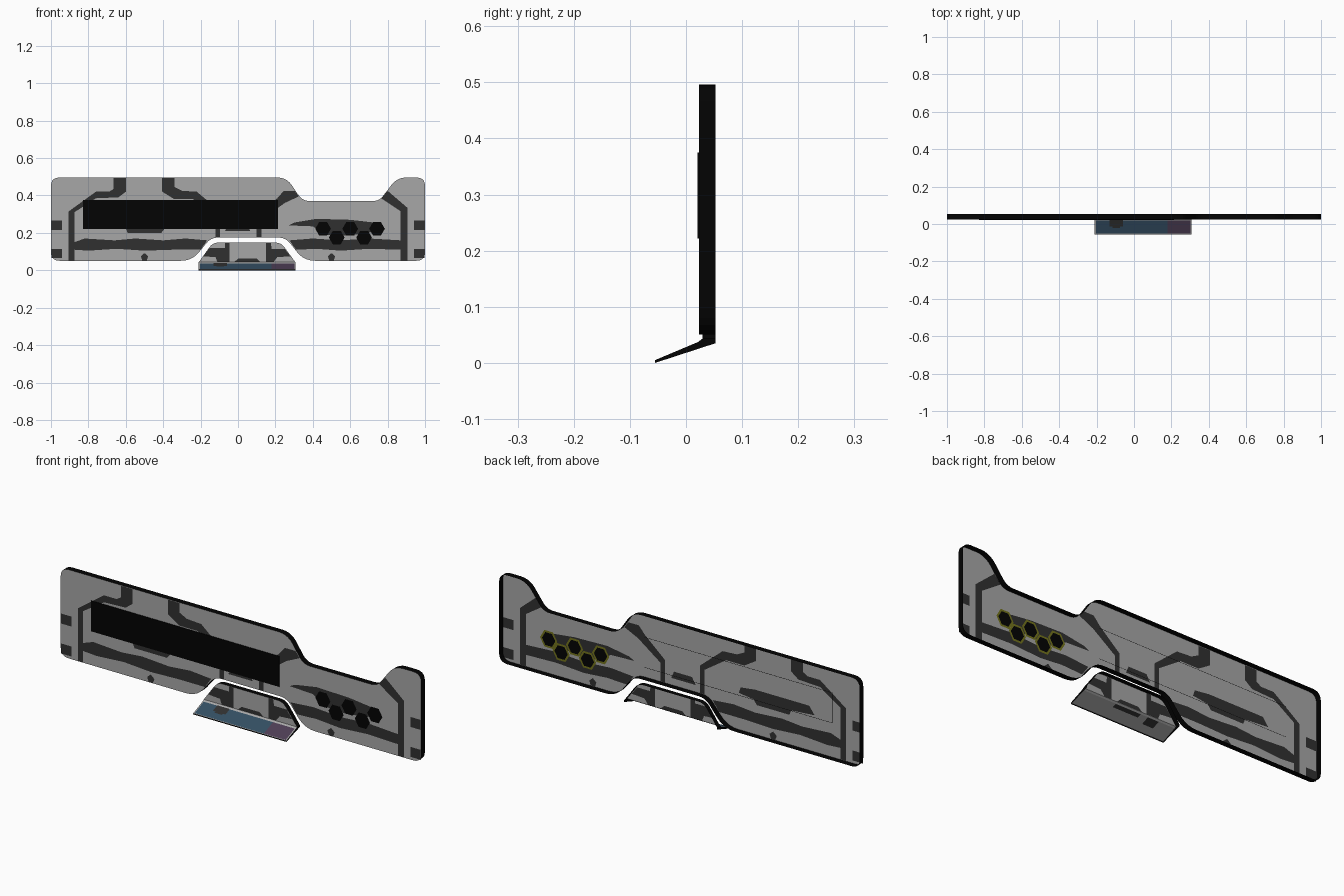
import bpy, bmesh, math
from mathutils import Vector

if "Cube" in bpy.data.objects:
    bpy.data.objects.remove(bpy.data.objects["Cube"])


def material(name, r, g, b):
    m = bpy.data.materials.new(name)
    m.diffuse_color = (r, g, b, 1)
    m.use_nodes = True
    m.node_tree.nodes["Principled BSDF"].inputs["Base Color"].default_value = m.diffuse_color
    return m


LIGHT = material("light_grey", 0.385, 0.385, 0.385)
DARK = material("dark_grey", 0.030, 0.030, 0.030)
BLACK = material("black", 0.001, 0.001, 0.001)
BLUE = material("screen_blue", 0.034, 0.078, 0.125)
PURPLE = material("screen_purple", 0.075, 0.048, 0.09)
OLIVE = material("olive", 0.17, 0.17, 0.012)
BODY_Y, TAB_Y, BACK = 0.0235, 0.029, 0.0525


def finish(name, bm, *mats):
    me = bpy.data.meshes.new(name)
    bm.to_mesh(me)
    bm.free()
    for m in mats:
        me.materials.append(m)
    ob = bpy.data.objects.new(name, me)
    bpy.context.collection.objects.link(ob)
    return ob


def rounded(corners, steps=5):
    """Round each (x, z, radius) corner of an outline."""
    out = []
    for i, (x, z, r) in enumerate(corners):
        p = Vector((x, z))
        a = Vector(corners[i - 1][:2]) - p
        b = Vector(corners[(i + 1) % len(corners)][:2]) - p
        if r == 0:
            out.append(p)
            continue
        s, e = p + a.normalized() * r, p + b.normalized() * r
        for k in range(steps + 1):
            t = k / steps
            out.append(s * (1 - t) ** 2 + p * 2 * t * (1 - t) + e * t * t)
    return out


def add_face(bm, points, direction, index=0):
    f = bm.faces.new([bm.verts.new(p) for p in points])
    f.normal_update()
    if f.normal.dot(Vector(direction)) < 0:
        f.normal_flip()
    f.material_index = index


def shell(name, corners, y, closed=True):
    """Grey front sheet with a black rim wall running back; hollow behind."""
    pts = rounded(corners)
    n = len(pts)
    bm = bmesh.new()
    front = [bm.verts.new((x, y, z)) for x, z in pts]
    back = [bm.verts.new((x, BACK, z)) for x, z in pts]
    sheet = bm.faces.new(front)
    for i in range(n if closed else n - 1):
        j = (i + 1) % n
        bm.faces.new((front[i], back[i], back[j], front[j])).material_index = 1
    bmesh.ops.recalc_face_normals(bm, faces=bm.faces)
    sheet.normal_update()
    if sheet.normal.y > 0:
        bmesh.ops.reverse_faces(bm, faces=bm.faces)
    bmesh.ops.triangulate(bm, faces=[sheet])
    return finish(name, bm, LIGHT, BLACK)


def paint(name, shapes, mat, sides=(-1, 1), lift=0.0004, y=BODY_Y):
    """Flat painted shapes on the front and/or back of a sheet."""
    bm = bmesh.new()
    for s in sides:
        for shape in shapes:
            add_face(bm, [(x, y + s * lift, z) for x, z in shape], (0, s, 0))
    bmesh.ops.triangulate(bm, faces=bm.faces)
    return finish(name, bm, mat)


def rect(x0, x1, z0, z1):
    return [(x0, z0), (x1, z0), (x1, z1), (x0, z1)]


def hexagon(x, z, r):
    return [(x + r * math.cos(k * math.pi / 3), z + r * math.sin(k * math.pi / 3)) for k in range(6)]


# main body and the trapezoid tab in its notch
shell("body_plate", [
    (-1, 0.051, 0.045), (-0.245, 0.051, 0.06), (-0.145, 0.175, 0.04), (0.255, 0.175, 0.04),
    (0.352, 0.051, 0.06), (1, 0.051, 0.045), (1, 0.496, 0.045), (0.85, 0.496, 0.05),
    (0.755, 0.37, 0.035), (0.345, 0.37, 0.04), (0.26, 0.496, 0.05), (-1, 0.496, 0.045)], BODY_Y)
shell("tab_plate", [(-0.21, 0.043, 0), (-0.135, 0.148, 0.03), (0.23, 0.148, 0.03), (0.307, 0.043, 0)],
      TAB_Y, closed=False)

# camouflage bands
paint("frame_bands", [
    [(-0.905, 0.053), (-0.875, 0.053), (-0.875, 0.31), (-0.76, 0.385), (-0.64, 0.39), (-0.60, 0.42),
     (-0.60, 0.493), (-0.665, 0.493), (-0.665, 0.435), (-0.69, 0.42), (-0.76, 0.42), (-0.905, 0.315)],
    [(-0.405, 0.493), (-0.34, 0.493), (-0.34, 0.445), (-0.30, 0.425), (-0.22, 0.42), (-0.095, 0.315),
     (-0.095, 0.177), (-0.12, 0.177), (-0.12, 0.30), (-0.24, 0.38), (-0.34, 0.38), (-0.405, 0.42)],
    [(0.245, 0.425), (0.303, 0.425), (0.325, 0.395), (0.25, 0.36), (0.125, 0.27),
     (0.125, 0.177), (0.10, 0.177), (0.10, 0.29), (0.21, 0.385)],
    [(0.777, 0.397), (0.80, 0.425), (0.905, 0.335), (0.905, 0.053), (0.87, 0.053), (0.87, 0.315), (0.765, 0.385)],
], DARK)

# wavy stripes along the lower edge
paint("lower_stripes", [
    [(-0.875, 0.15), (-0.82, 0.17), (-0.66, 0.16), (-0.55, 0.17), (-0.40, 0.16), (-0.28, 0.17),
     (-0.165, 0.16), (-0.20, 0.11), (-0.35, 0.11), (-0.50, 0.105), (-0.65, 0.115), (-0.80, 0.105), (-0.875, 0.11)],
    [(0.275, 0.16), (0.40, 0.17), (0.55, 0.16), (0.70, 0.17), (0.87, 0.16), (0.87, 0.11),
     (0.70, 0.115), (0.55, 0.105), (0.42, 0.115), (0.31, 0.11)],
], DARK)

# patches, edge blocks and small marks
blocks = [rect(s * 0.997, s * 0.94, z, z + 0.05) for s in (-1, 1) for z in (0.215, 0.065)]
marks = [[(x - 0.012, 0.053), (x + 0.012, 0.053), (x + 0.02, 0.075), (x, 0.092), (x - 0.02, 0.075)]
         for x in (-0.5, 0.5)]
paint("dark_patches", blocks + marks + [
    [(-0.73, 0.235), (-0.60, 0.225), (-0.59, 0.20), (-0.41, 0.20), (-0.39, 0.225), (-0.31, 0.235),
     (-0.32, 0.265), (-0.40, 0.275), (-0.70, 0.275)],
    [(-0.07, 0.21), (-0.05, 0.245), (0.05, 0.245), (0.065, 0.21)],
    [(0.27, 0.24), (0.30, 0.255), (0.42, 0.275), (0.60, 0.27), (0.73, 0.255), (0.745, 0.22),
     (0.70, 0.20), (0.58, 0.185), (0.47, 0.19), (0.40, 0.235)],
], DARK)
paint("tab_patches", [
    [(-0.185, 0.075), (-0.152, 0.12), (-0.07, 0.12), (-0.07, 0.146), (-0.045, 0.146), (-0.045, 0.044), (-0.11, 0.044), (-0.12, 0.07)],
    [(0.28, 0.075), (0.25, 0.115), (0.18, 0.115), (0.175, 0.146), (0.15, 0.146), (0.15, 0.044), (0.19, 0.044), (0.21, 0.07)],
    [(-0.02, 0.044), (0.0, 0.062), (0.10, 0.062), (0.12, 0.044)],
], DARK, y=TAB_Y)

# hexagon vents, olive rims on the back
centres = [(0.455, 0.222), (0.60, 0.222), (0.743, 0.222), (0.528, 0.175), (0.674, 0.175)]
paint("hex_rims", [hexagon(x, z, 0.048) for x, z in centres], OLIVE, (1,), 0.003)
paint("hex_vents_back", [hexagon(x, z, 0.037) for x, z in centres], BLACK, (1,), 0.0034)
paint("hex_vents_front", [hexagon(x, z, 0.042) for x, z in centres], BLACK, (-1,), 0.0008)

# display panel on the front and its seam on the back
bm = bmesh.new()
bmesh.ops.create_cube(bm, size=1)
for v in bm.verts:
    v.co = Vector((-0.308 + v.co.x * 1.044, 0.0218 + v.co.y * 0.003, 0.2985 + v.co.z * 0.153))
finish("display_panel", bm, BLACK)
w = 0.002
paint("display_seam", [rect(-0.83, 0.214, 0.222, 0.222 + w), rect(-0.83, 0.214, 0.375 - w, 0.375),
                       rect(-0.83, -0.83 + w, 0.222, 0.375), rect(0.214 - w, 0.214, 0.222, 0.375)],
      BLACK, (1,), 0.0007)

# folded lip at the foot of the tab: sheet, wedge sides and thin front edge
X0, X1 = -0.21, 0.307
TIP, CREASE, FOLD = (-0.055, 0.005), (0.021, 0.037), (TAB_Y, 0.043)
bm = bmesh.new()
for a, b in ((TIP, CREASE), (CREASE, FOLD)):
    add_face(bm, [(X0, *a), (X1, *a), (X1, *b), (X0, *b)], (0, -0.3, 1))
add_face(bm, [(X0, -0.055, 0), (X1, -0.055, 0), (X1, *TIP), (X0, *TIP)], (0, -1, 0), 1)
for x in (X0, X1):
    add_face(bm, [(x, *p) for p in ((-0.055, 0), TIP, CREASE, FOLD, (BACK, 0.043), (BACK, 0.035))],
             (x, 0, 0), 1)
finish("lip", bm, LIGHT, BLACK)


def lip_paint(name, mat, rects, side, lift=0.0005):
    """Rectangles (x0, x1, t0, t1) on the slope from tip (t=0) to crease (t=1)."""
    bm = bmesh.new()
    for x0, x1, t0, t1 in rects:
        pts = [(x, TIP[0] + (CREASE[0] - TIP[0]) * t, TIP[1] + (CREASE[1] - TIP[1]) * t + side * lift)
               for x, t in ((x0, t0), (x1, t0), (x1, t1), (x0, t1))]
        add_face(bm, pts, (0, 0, side))
    finish(name, bm, mat)


# touch screen on the lip, dark patches
lip_paint("lip_screen", BLUE, [(X0 + 0.006, 0.18, 0.04, 0.98)], 1)
lip_paint("lip_screen_end", PURPLE, [(0.18, X1 - 0.006, 0.04, 0.98)], 1)
lip_paint("lip_shadow_patch", DARK, [(-0.13, -0.06, 0.55, 1), (-0.115, -0.075, 0.45, 0.55)], 1, 0.0009)
lip_paint("lip_underside_patches", DARK, [(-0.12, -0.06, 0.5, 1), (-0.02, 0.12, 0.75, 1)], -1)
